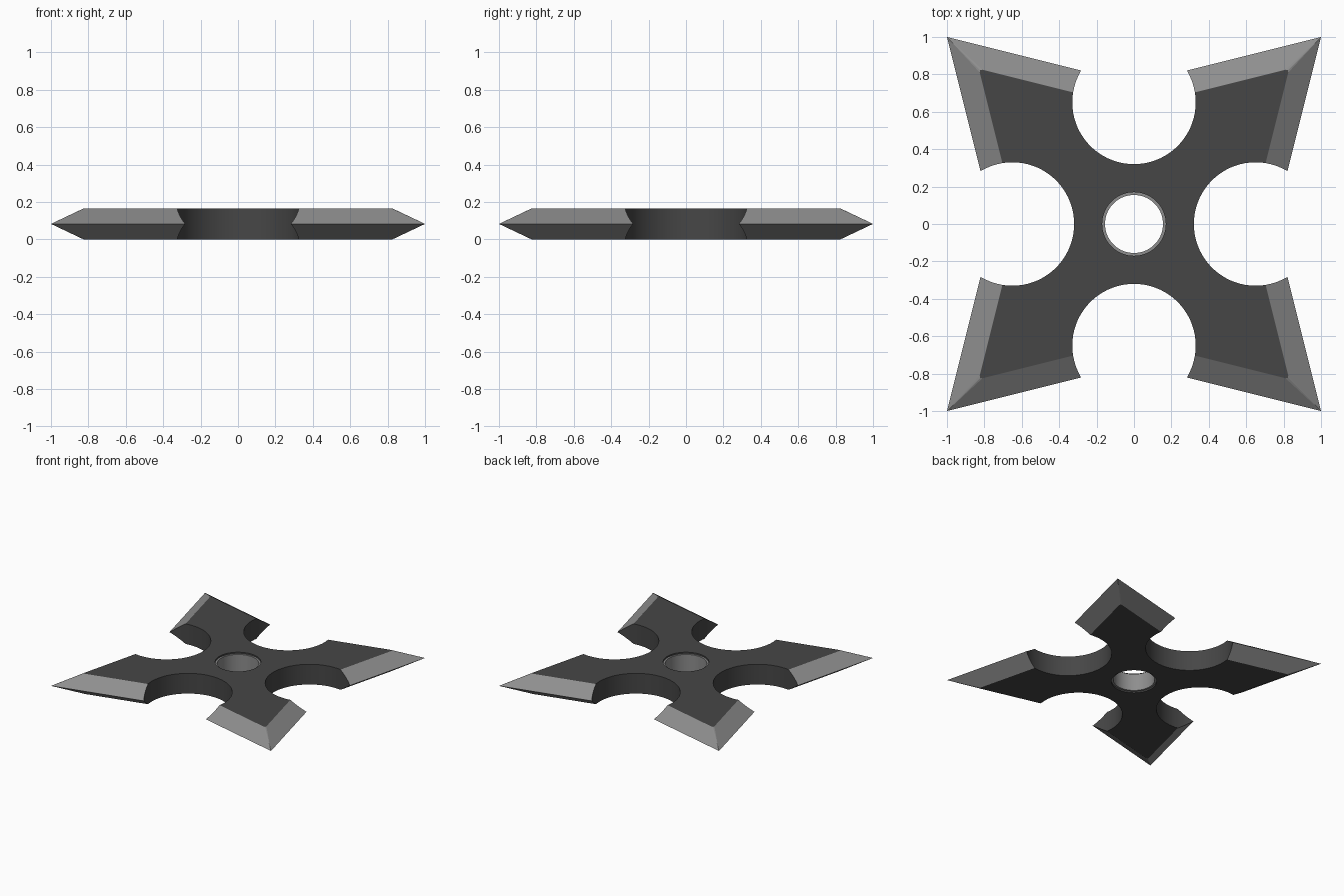
import bpy, bmesh, math
from mathutils import Matrix

if "Cube" in bpy.data.objects:
    bpy.data.objects.remove(bpy.data.objects["Cube"])

H = 0.166          # thickness
HOLE_R = 0.17      # bore through the body
LINER_R = 0.155    # inside of the liner ring


def material(name, v):
    m = bpy.data.materials.new(name)
    m.diffuse_color = (v, v, v, 1)
    m.use_nodes = True
    m.node_tree.nodes["Principled BSDF"].inputs["Base Color"].default_value = m.diffuse_color
    return m


dark = material("dark steel", 0.062)
light = material("ground edge steel", 0.27)


def make_object(name, bm, mats):
    bmesh.ops.recalc_face_normals(bm, faces=bm.faces)
    me = bpy.data.meshes.new(name)
    bm.to_mesh(me)
    bm.free()
    for m in mats:
        me.materials.append(m)
    ob = bpy.data.objects.new(name, me)
    bpy.context.collection.objects.link(ob)
    return ob


def loft(bm, loops, closed=False):
    """Skin consecutive loops of equal length."""
    pairs = list(zip(loops, loops[1:]))
    if closed:
        pairs.append((loops[-1], loops[0]))
    for a, b in pairs:
        n = len(a)
        for i in range(n):
            j = (i + 1) % n
            bm.faces.new((a[i], a[j], b[j], b[i]))


def star(bm, corner, notch, z):
    """Four-pointed outline: one quarter turned four times."""
    loop = []
    for q in range(4):
        c, s = [(1, 0), (0, 1), (-1, 0), (0, -1)][q]
        for x, y in [(notch, 0)] + corner:
            loop.append(bm.verts.new((c * x - s * y, s * x + c * y, z)))
    return loop


# Star blade: flat faces with edges ground to a mid-height ridge
tip = [(1, 1)] * 3
blunt = [(0.825, 0.81), (0.823, 0.823), (0.81, 0.825)]
bm = bmesh.new()
low = star(bm, blunt, 0.6225, 0)
mid = star(bm, tip, 0.75, H / 2)
top = star(bm, blunt, 0.6225, H)
loft(bm, [low, mid, top])
bm.faces.new(low)
bm.faces.new(top)
bmesh.ops.remove_doubles(bm, verts=bm.verts, dist=1e-5)
bm.normal_update()
for f in bm.faces:
    f.material_index = 0 if abs(f.normal.z) > 0.99 else 1
blade = make_object("star_blade", bm, [dark, light])

# Cutter: four round scallops and the centre bore
bm = bmesh.new()
for x, y, r in [(0.65, 0, 0.33), (-0.65, 0, 0.33), (0, 0.65, 0.33),
                (0, -0.65, 0.33), (0, 0, HOLE_R)]:
    bmesh.ops.create_cone(bm, cap_ends=True, segments=72, radius1=r, radius2=r,
                          depth=1, matrix=Matrix.Translation((x, y, H / 2)))
cutter = make_object("cutter", bm, [dark])
cutter.hide_render = True

mod = blade.modifiers.new("cut", "BOOLEAN")
mod.operation = "DIFFERENCE"
mod.solver = "EXACT"
mod.object = cutter
bpy.context.view_layer.objects.active = blade
bpy.ops.object.modifier_apply(modifier=mod.name)
bpy.data.objects.remove(cutter)

# Liner ring, set slightly below both faces
bm = bmesh.new()
rings = []
for r, z in [(LINER_R, 0.012), (HOLE_R, 0.012), (HOLE_R, H - 0.012), (LINER_R, H - 0.012)]:
    rings.append([bm.verts.new((r * math.cos(i * math.tau / 72),
                                r * math.sin(i * math.tau / 72), z)) for i in range(72)])
loft(bm, rings, closed=True)
liner = make_object("hole_liner", bm, [light])

# Smooth round walls, crisp bevels
for ob in (blade, liner):
    bpy.ops.object.select_all(action="DESELECT")
    ob.select_set(True)
    bpy.context.view_layer.objects.active = ob
    bpy.ops.object.shade_smooth_by_angle(angle=math.radians(12))
